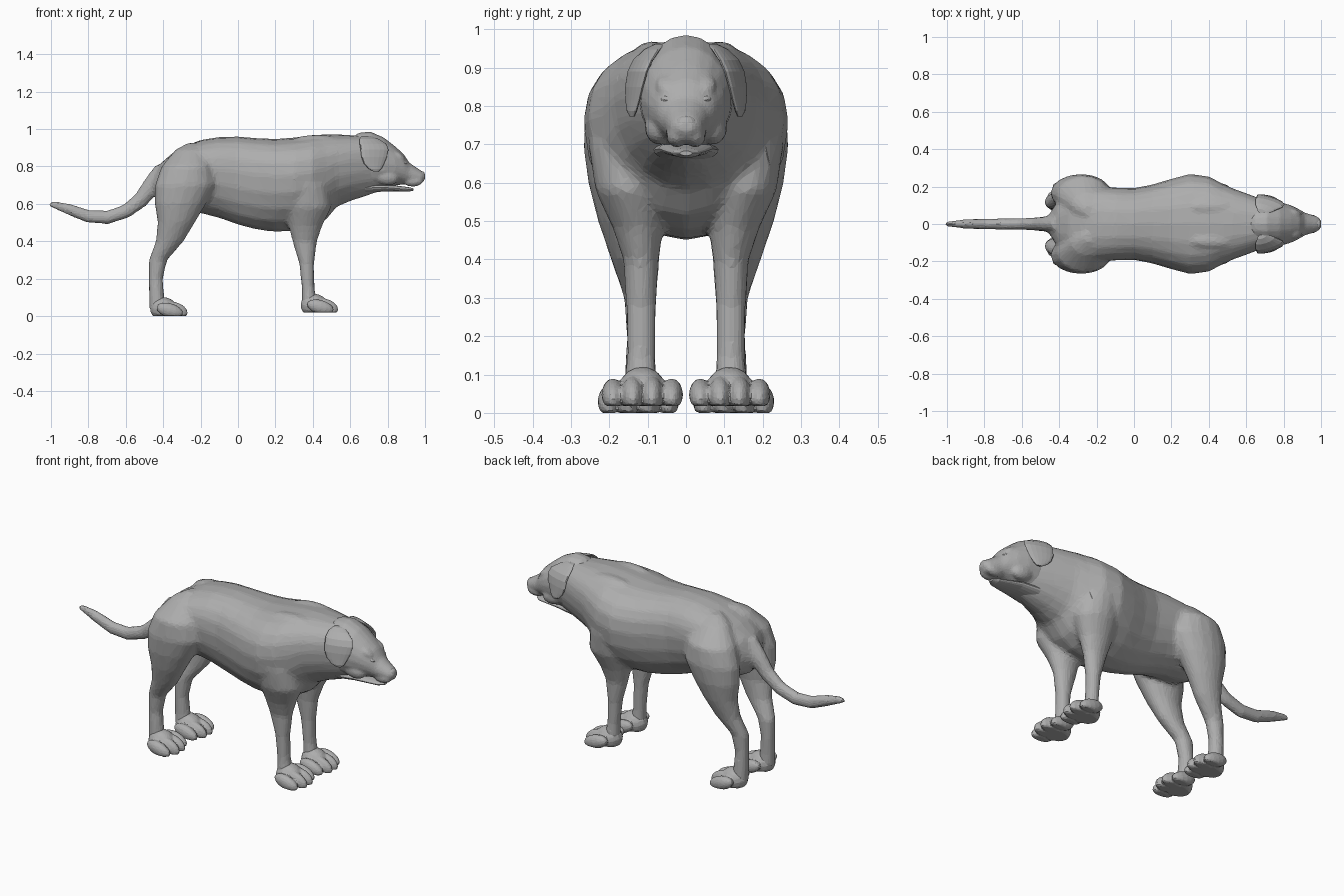
import bpy, bmesh, math
from mathutils import Matrix, Vector

cube = bpy.data.objects.get("Cube")
if cube:
    bpy.data.objects.remove(cube)

GREY = (0.42, 0.42, 0.42, 1)
coat = bpy.data.materials.new("grey coat")
coat.use_nodes = True
coat.diffuse_color = GREY
coat.node_tree.nodes["Principled BSDF"].inputs["Base Color"].default_value = GREY


def loft(bm, rings, segs=20, power=1):
    """Skin rings of (centre, u radius, radius above, radius below).
    A power under one makes the upper half squarer."""
    loops = []
    for centre, u, up, down in rings:
        loop = []
        for i in range(segs):
            c, s = math.cos(math.tau * i / segs), math.sin(math.tau * i / segs)
            if s > 0:
                c, s = math.copysign(abs(c) ** power, c), s ** power
            loop.append(bm.verts.new(centre + u * c + (up if s > 0 else down) * s))
        loops.append(loop)
    faces = [bm.faces.new(loops[0]), bm.faces.new(loops[-1])]
    for a, b in zip(loops, loops[1:]):
        for i in range(segs):
            j = (i + 1) % segs
            faces.append(bm.faces.new((a[i], a[j], b[j], b[i])))
    bmesh.ops.recalc_face_normals(bm, faces=faces)


def trunk(bm, rows, waist=0.5, power=1):
    """Rows of x, bottom, top, half width; waist is the height of the widest point."""
    rings = []
    for x, low, top, half in rows:
        mid = low + (top - low) * waist
        rings.append((Vector((x, 0, mid)), Vector((0, half, 0)),
                      Vector((0, 0, top - mid)), Vector((0, 0, mid - low))))
    loft(bm, rings, power=power)


def limb(bm, rows, side, yaw=0):
    """Rows of z, x, y, x radius, y radius; yaw swings the back edge outwards."""
    rings = []
    for z, x, y, rx, ry in rows:
        v = Vector((0, ry, 0))
        rings.append((Vector((x, y * side, z)), Vector((rx, -yaw * rx * side, 0)), v, v))
    loft(bm, rings, 16)


def ball(bm, centre, size, turn=0, floor=None):
    """Ellipsoid, optionally turned about y and flattened on a floor height."""
    m = (Matrix.Translation(centre) @ Matrix.Rotation(turn, 4, "Y")
         @ Matrix.Diagonal((*size, 1)))
    made = bmesh.ops.create_uvsphere(bm, u_segments=14, v_segments=9, radius=1, matrix=m)
    if floor is not None:
        for v in made["verts"]:
            v.co.z = max(v.co.z, floor)


def finish(name, bm, voxel=None, keep=0.2, smooth=4):
    mesh = bpy.data.meshes.new(name)
    bm.to_mesh(mesh)
    bm.free()
    mesh.materials.append(coat)
    obj = bpy.data.objects.new(name, mesh)
    bpy.context.collection.objects.link(obj)
    if voxel:
        fuse = obj.modifiers.new("fuse", "REMESH")
        fuse.mode = "VOXEL"
        fuse.voxel_size = voxel
        soft = obj.modifiers.new("soften", "SMOOTH")
        soft.factor = 0.5
        soft.iterations = smooth
        facets = obj.modifiers.new("facets", "DECIMATE")
        facets.ratio = keep


# Body: torso with neck, shoulders, four legs and tail fused into one skin
body = bmesh.new()
trunk(body, [
    (-.455, .66, .74, .05), (-.41, .6, .82, .12), (-.35, .57, .872, .165),
    (-.28, .555, .91, .19), (-.2, .55, .942, .2), (-.1, .525, .958, .195),
    (0, .488, .96, .192), (.1, .463, .952, .212), (.2, .45, .947, .242),
    (.3, .455, .955, .268), (.4, .475, .968, .255), (.47, .515, .972, .218),
    (.53, .585, .972, .19), (.6, .615, .968, .165), (.68, .64, .965, .135),
    (.75, .665, .93, .105), (.8, .68, .88, .07)], .6, .85)

HIND_LEG = [
    (.925, -.24, .07, .03, .03), (.89, -.25, .1, .085, .065), (.8, -.27, .15, .14, .108),
    (.7, -.282, .165, .163, .103), (.6, -.308, .165, .138, .09), (.5, -.33, .16, .1, .07),
    (.4, -.365, .143, .075, .053), (.3, -.428, .12, .05, .042), (.2, -.44, .117, .038, .038),
    (.1, -.435, .12, .042, .04), (.03, -.43, .12, .045, .045)]
FORE_LEG = [
    (.85, .35, .12, .1, .1), (.7, .36, .15, .125, .105), (.58, .375, .145, .125, .092),
    (.48, .36, .125, .09, .066), (.4, .357, .117, .066, .047), (.28, .367, .117, .04, .04),
    (.15, .375, .117, .034, .038), (.05, .385, .117, .045, .045)]
for side in (1, -1):
    limb(body, HIND_LEG, side)
    limb(body, FORE_LEG, side)
    # shoulder blade and hock point
    ball(body, (.42, .09 * side, .92), (.15, .05, .05))
    ball(body, (-.45, .12 * side, .28), (.03, .027, .05))

tail = [(-.4, .78, .05), (-.46, .7, .05), (-.52, .62, .043), (-.6, .56, .038), (-.7, .527, .037),
        (-.8, .533, .035), (-.9, .57, .031), (-.97, .592, .022), (-1.01, .598, .014)]
rings = []
for i, (x, z, r) in enumerate(tail):
    a, b = tail[max(i - 1, 0)], tail[min(i + 1, len(tail) - 1)]
    along = Vector((b[0] - a[0], 0, b[1] - a[1])).normalized()
    across = Vector((-along.z, 0, along.x)) * r
    rings.append((Vector((x, 0, z)), Vector((0, r * .85, 0)), across, across))
loft(body, rings, 12)
finish("body", body, .012, .14, 7)

# Paws: a flat-soled pad with four long sloping toes
for place, heel, y_mid, floor in (("front", .4, .114, .018), ("hind", -.405, .124, 0)):
    for side, label in ((1, "left"), (-1, "right")):
        paw = bmesh.new()
        y = y_mid * side
        ball(paw, (heel + .01, y, floor + .035), (.078, .066, .066), .3, floor)
        for k in (-1.5, -.5, .5, 1.5):
            middle = abs(k) < 1
            ball(paw, (heel + (.064 if middle else .04), y + k * .051, floor + .03),
                 (.075, .03, .045 if middle else .038), .28, floor)
        finish(f"{place}_{label}_paw", paw, .006, .2, 2)

# Head: skull and muzzle, brows, cheeks and upper lips
head = bmesh.new()
trunk(head, [
    (.58, .66, .94, .09), (.65, .665, .982, .115), (.71, .668, .986, .124),
    (.78, .68, .955, .118), (.84, .698, .908, .1), (.885, .704, .868, .078),
    (.915, .704, .822, .06), (.95, .7, .797, .05), (.98, .706, .778, .04),
    (1, .73, .76, .022)])
for side in (1, -1):
    ball(head, (.855, .045 * side, .857), (.045, .034, .02), .6)
    ball(head, (.79, .07 * side, .745), (.07, .038, .045), .2)
    ball(head, (.935, .024 * side, .722), (.055, .028, .03))
finish("head", head, .008, .25, 5)

# Lower jaw, parted slightly from the lip
jaw = bmesh.new()
trunk(jaw, [(.68, .655, .715, .085), (.78, .667, .71, .07), (.86, .667, .696, .05),
            (.91, .665, .69, .036), (.938, .671, .683, .016)])
finish("lower_jaw", jaw)

# Nose leather with raised nostril wings
nose = bmesh.new()
ball(nose, (.982, 0, .755), (.018, .027, .02))
for side in (1, -1):
    ball(nose, (.981, .02 * side, .748), (.014, .011, .012))
finish("nose", nose)

# Eyes and hanging ears
for side, label in ((1, "left"), (-1, "right")):
    eye = bmesh.new()
    ball(eye, (.886, .047 * side, .82), (.02, .019, .01), .3)
    finish(label + "_eye", eye)
    ear = bmesh.new()
    limb(ear, [
        (.962, .685, .066, .025, .012), (.948, .7, .088, .05, .016),
        (.92, .722, .112, .072, .016), (.89, .73, .126, .075, .015),
        (.85, .728, .135, .068, .013), (.815, .727, .139, .054, .011),
        (.787, .733, .141, .034, .009), (.773, .738, .14, .014, .005)], side, .3)
    finish(label + "_ear", ear)
